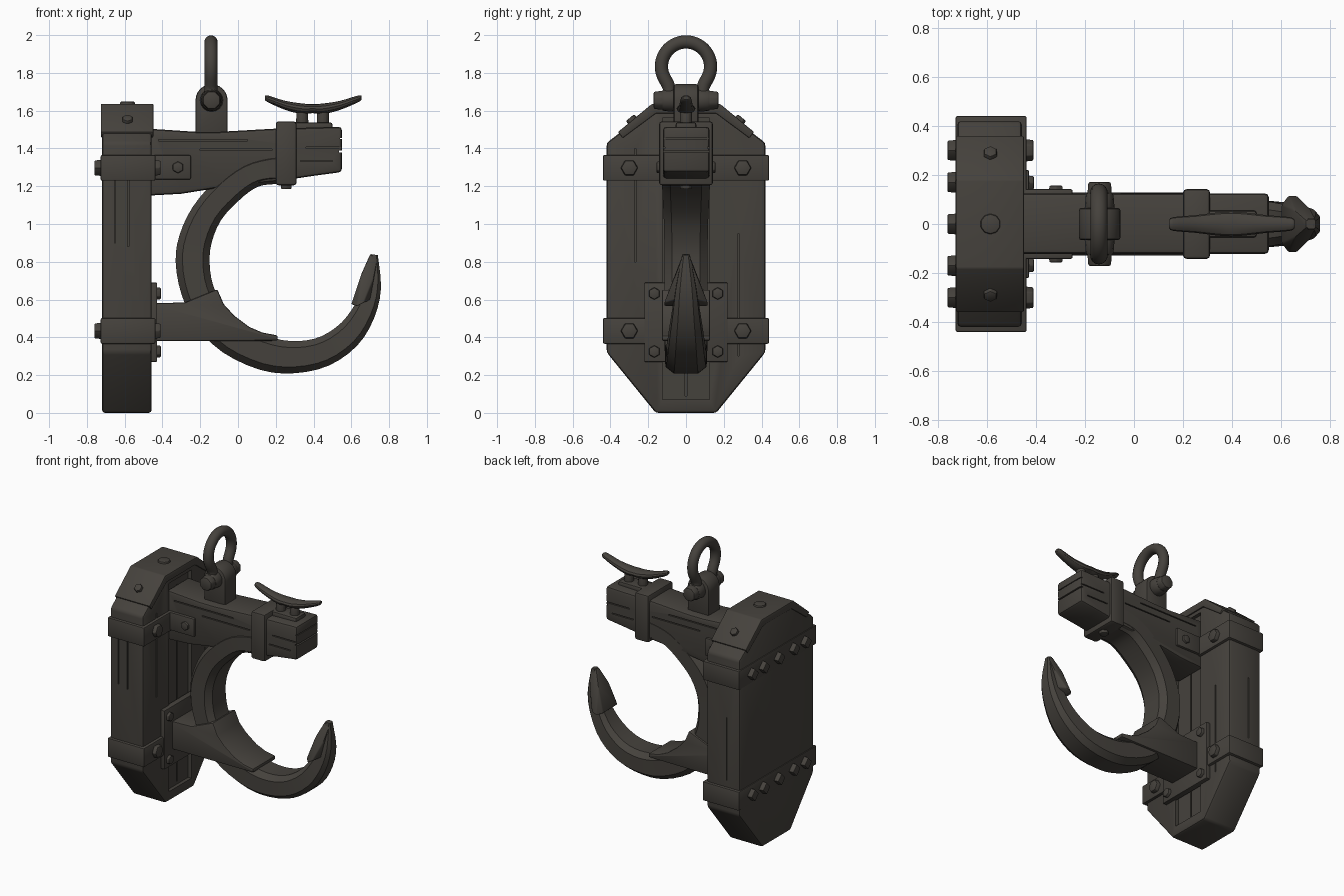
import bpy, bmesh, math
from mathutils import Vector, Matrix

if "Cube" in bpy.data.objects:
    bpy.data.objects.remove(bpy.data.objects["Cube"])

mat = bpy.data.materials.new("dark_iron_brown")
mat.diffuse_color = (0.060, 0.054, 0.046, 1)
mat.use_nodes = True
mat.node_tree.nodes["Principled BSDF"].inputs["Base Color"].default_value = mat.diffuse_color


def finish(name, bm, bevel=0.0, seg=2):
    bmesh.ops.recalc_face_normals(bm, faces=bm.faces[:])
    if bevel:
        es = [e for e in bm.edges if len(e.link_faces) == 2 and e.calc_face_angle() > 0.45]
        bmesh.ops.bevel(bm, geom=es, offset=bevel, segments=seg, profile=0.5,
                        affect='EDGES', clamp_overlap=True)
    me = bpy.data.meshes.new(name)
    bm.to_mesh(me)
    bm.free()
    me.materials.append(mat)
    ob = bpy.data.objects.new(name, me)
    bpy.context.collection.objects.link(ob)
    return ob


def prism(name, pts, axis, a, b, bevel=0.01):
    """Extrude a 2D outline along an axis from a to b."""
    put = {'x': lambda p, t: (t, p[0], p[1]), 'y': lambda p, t: (p[0], t, p[1]),
           'z': lambda p, t: (p[0], p[1], t)}[axis]
    bm = bmesh.new()
    lo = [bm.verts.new(put(p, a)) for p in pts]
    hi = [bm.verts.new(put(p, b)) for p in pts]
    bm.faces.new(lo)
    bm.faces.new(hi)
    for i in range(len(pts)):
        j = (i + 1) % len(pts)
        bm.faces.new((lo[i], lo[j], hi[j], hi[i]))
    return finish(name, bm, bevel)


def box(name, x0, x1, y0, y1, z0, z1, bevel=0.01):
    return prism(name, [(x0, y0), (x1, y0), (x1, y1), (x0, y1)], 'z', z0, z1, bevel)


def bolt(name, loc, d, r, h, sides=6, spin=0.0, bevel=0.005):
    """Bolt head sunk slightly below loc, standing h above it along d."""
    bm = bmesh.new()
    d = Vector(d).normalized()
    sink = 0.02
    m = (Matrix.Translation(Vector(loc) + d * (h - sink) / 2)
         @ d.to_track_quat('Z', 'Y').to_matrix().to_4x4() @ Matrix.Rotation(spin, 4, 'Z'))
    bmesh.ops.create_cone(bm, cap_ends=True, segments=sides, radius1=r, radius2=r * 0.9,
                          depth=h + sink, matrix=m)
    return finish(name, bm, bevel)


def loft(name, rings, bevel=0.0):
    bm = bmesh.new()
    vs = [[bm.verts.new(p) for p in r] for r in rings]
    n = len(vs[0])
    for a, b in zip(vs, vs[1:]):
        for i in range(n):
            j = (i + 1) % n
            bm.faces.new((a[i], a[j], b[j], b[i]))
    bm.faces.new(vs[0])
    bm.faces.new(vs[-1])
    return finish(name, bm, bevel)


def spline(rows, steps):
    """Catmull-Rom through rows of numbers."""
    out = []
    for k in range(len(rows) - 1):
        q = [rows[max(k - 1, 0)], rows[k], rows[k + 1], rows[min(k + 2, len(rows) - 1)]]
        for s in range(steps):
            t = s / steps
            out.append([0.5 * (2 * b + (c - a) * t + (2 * a - 5 * b + 4 * c - d) * t * t
                               + (3 * b - a - 3 * c + d) * t ** 3) for a, b, c, d in zip(*q)])
    return out + [list(rows[-1])]


def carve(ob, boxes):
    """Cut box-shaped recesses and cracks, each (x0,x1,y0,y1,z0,z1)."""
    for b in boxes:
        c = box("cutter", *b, bevel=0)
        c.hide_render = True
        m = ob.modifiers.new("cut", 'BOOLEAN')
        m.operation, m.solver, m.object = 'DIFFERENCE', 'EXACT', c
        bpy.context.view_layer.objects.active = ob
        bpy.ops.object.modifier_apply(modifier=m.name)
        bpy.data.objects.remove(c)


# Wooden back board with sunken centre plank and cracks
half = [(0.16, 0.0), (0.42, 0.32), (0.42, 1.43), (0.17, 1.62)]
board = prism("back_board", half + [(-y, z) for y, z in reversed(half)], 'x', -0.72, -0.457, 0.016)
carve(board, [(-0.482, -0.40, -0.125, 0.125, 0.07, 1.56),
              (-0.50, -0.40, -0.006, 0.004, 0.09, 1.5),
              (-0.475, -0.40, -0.272, -0.266, 0.8, 1.4),
              (-0.475, -0.40, 0.275, 0.281, 0.3, 0.95),
              (-0.655, -0.648, -0.5, -0.41, 0.9, 1.30),
              (-0.585, -0.578, -0.5, -0.41, 0.88, 1.30),
              (-0.62, -0.613, 0.41, 0.5, 0.55, 1.0)])

# Iron cap over the board top
cap = [(0.36, 1.487), (0.18, 1.636)]
capi = [(-0.335, 1.455), (-0.16, 1.585)]
prism("board_cap", cap + [(-y, z) for y, z in reversed(cap)] + capi
      + [(-y, z) for y, z in reversed(capi)], 'x', -0.726, -0.448, 0.006)
bolt("cap_bolt", (-0.585, 0, 1.634), (0, 0, 1), 0.045, 0.014, 10)

# Iron bands with their bolts
for z in (1.297, 0.434):
    box("board_band", -0.727, -0.437, -0.44, 0.44, z - 0.068, z + 0.068, 0.008)
    for y in (-0.3, -0.17, 0, 0.17, 0.3):
        bolt("back_stud", (-0.727, y, z), (-1, 0, 0), 0.046, 0.033, 4)
    for s in (-1, 1):
        bolt("band_bolt", (-0.437, s * 0.3, z), (1, 0, 0), 0.048, 0.027, 6, math.pi / 6)

# Carrying beam
beam = prism("beam", [(-0.48, 1.15), (-0.3, 1.16), (-0.05, 1.2), (0.2, 1.225), (0.4, 1.255),
                      (0.55, 1.275), (0.55, 1.515), (0.2, 1.505), (-0.1, 1.488), (-0.22, 1.488),
                      (-0.48, 1.505)], 'y', -0.122, 0.125, 0.018)
carve(beam, [(0.535, 0.6, -0.2, 0.2, 1.378, 1.388), (0.54, 0.6, -0.2, 0.2, 1.45, 1.456)]
      + [(x0, x1, *ys, z, z + 0.007) for ys in ((-0.2, -0.112), (0.115, 0.2))
         for x0, x1, z in ((0.36, 0.60, 1.40), (0.33, 0.5, 1.33), (-0.42, 0.05, 1.44), (-0.2, 0.18, 1.39))])

# Mirrored parts on the two sides
for s in (-1, 1):
    a, b = sorted((s * 0.10, s * 0.142))
    box("beam_side_plate", -0.45, -0.25, a, b, 1.235, 1.365, 0.008)
    bolt("side_plate_bolt", (-0.318, s * 0.142, 1.30), (0, s, 0), 0.034, 0.014, 6)
    bolt("cap_slope_bolt", (-0.585, s * 0.285, 1.549), (0, s * 0.637, 0.77), 0.032, 0.018, 6)
    for z in (0.325, 0.632):
        bolt("wall_plate_bolt", (-0.428, s * 0.168, z), (1, 0, 0), 0.035, 0.02, 6)
    # Shackle eye and pin head
    bolt("shackle_eye", (-0.14, s * 0.07, 1.655), (0, s, 0), 0.062, 0.058, 16, 0, 0.012)
    bolt("shackle_pin_head", (-0.14, s * 0.13, 1.655), (0, s, 0), 0.055, 0.042, 8, math.pi / 8, 0.01)

# Strap round beam and hook end
box("beam_strap", 0.2, 0.31, -0.142, 0.142, 1.205, 1.543, 0.014)
bolt("strap_bolt", (0.255, 0, 1.207), (0, 0, -1), 0.035, 0.022, 6)

# Great hook: outer x,z, inner x,z, half width
hook = spline([(0.30, 1.385, 0.30, 1.21, .125), (0.17, 1.375, 0.17, 1.21, .127),
               (0.02, 1.33, 0.09, 1.19, .127), (-0.12, 1.23, 0.0, 1.12, .124),
               (-0.24, 1.09, -0.09, 1.02, .118), (-0.31, 0.94, -0.14, 0.90, .115),
               (-0.33, 0.80, -0.15, 0.79, .115), (-0.30, 0.63, -0.13, 0.67, .115),
               (-0.22, 0.46, -0.07, 0.56, .115), (-0.08, 0.32, 0.04, 0.455, .113),
               (0.12, 0.227, 0.19, 0.395, .11), (0.30, 0.21, 0.32, 0.38, .107),
               (0.48, 0.25, 0.44, 0.405, .10), (0.63, 0.355, 0.55, 0.48, .088),
               (0.72, 0.50, 0.625, 0.585, .07), (0.757, 0.66, 0.67, 0.69, .052),
               (0.74, 0.835, 0.705, 0.84, .02)], 3)
section = [(0, -.6), (.2, -1), (.8, -1), (1, -.65), (1, .65), (.8, 1), (.2, 1), (0, .6)]
loft("hook", [[(ox + (ix - ox) * t, w * k, oz + (iz - oz) * t) for t, k in section]
              for ox, oz, ix, iz, w in hook])

# Barbed hook tip
bm = bmesh.new()
for x, z, y in [(0.60, 0.575, .08), (0.63, 0.565, .118), (0.665, 0.583, .115), (0.70, 0.60, .06),
                (0.655, 0.74, .055), (0.72, 0.72, .06), (0.70, 0.84, .016), (0.742, 0.835, .016)]:
    bm.verts.new((x, y, z))
    bm.verts.new((x, -y, z))
bmesh.ops.convex_hull(bm, input=bm.verts[:])
bmesh.ops.dissolve_limit(bm, angle_limit=0.05, verts=bm.verts[:], edges=bm.edges[:])
finish("hook_tip", bm, 0.006)

# Lower support arm that cradles the hook, and its wall plate
prism("support_arm", [(-0.45, 0.38), (-0.45, 0.58), (-0.28, 0.585), (-0.11, 0.655), (-0.075, 0.575),
                      (-0.02, 0.515), (0.06, 0.455), (0.13, 0.425), (0.21, 0.41), (0.21, 0.382)],
      'y', -0.128, 0.128, 0.01)
box("wall_plate", -0.47, -0.428, -0.22, 0.22, 0.27, 0.69, 0.005)

# Shackle block
arc = [(-0.14 + 0.085 * math.cos(a), 1.655 + 0.085 * math.sin(a))
       for a in [math.radians(15 * i) for i in range(13)]]
prism("shackle_block", arc + [(-0.225, 1.47), (-0.055, 1.47)], 'y', -0.065, 0.065, 0.01)

# Shackle bow, an omega-shaped tube
path = [(0.1, 1.655), (0.087, 1.715)]
path += [(0.13 * math.cos(a), 1.834 + 0.13 * math.sin(a))
         for a in [math.radians(-30 + 15 * i) for i in range(17)]]
path = spline(path + [(-0.087, 1.715), (-0.1, 1.655)], 2)
rings = []
for i, (y, z) in enumerate(path):
    p, q = path[max(i - 1, 0)], path[min(i + 1, len(path) - 1)]
    n = Vector((0, q[1] - p[1], p[0] - q[0])).normalized()
    rings.append([Vector((-0.143, y, z)) + 0.035 * (n * math.cos(a) + Vector((1, 0, 0)) * math.sin(a))
                  for a in [math.tau * k / 14 for k in range(14)]])
loft("shackle_bow", rings)

# Rope cleat: base, two posts and a horned bar
box("cleat_base", 0.285, 0.50, -0.055, 0.055, 1.49, 1.538, 0.012)
for x in (0.34, 0.45):
    bolt("cleat_post", (x, 0, 1.53), (0, 0, 1), 0.034, 0.075, 12, 0, 0.004)
bar = spline([(0.142, 1.668, .016, .010), (0.16, 1.662, .028, .018), (0.25, 1.628, .036, .024),
              (0.34, 1.61, .047, .028), (0.395, 1.611, .05, .024), (0.45, 1.61, .047, .028),
              (0.54, 1.628, .036, .024), (0.635, 1.662, .028, .018), (0.654, 1.668, .016, .010)], 3)
loft("cleat_bar", [[(x, hy * math.cos(a), z + hz * math.sin(a))
                    for a in [math.tau * k / 12 for k in range(12)]] for x, z, hy, hz in bar])

# Smooth shading with crisp edges
for o in bpy.data.objects:
    o.select_set(True)
bpy.context.view_layer.objects.active = board
bpy.ops.object.shade_smooth_by_angle(angle=math.radians(32))
